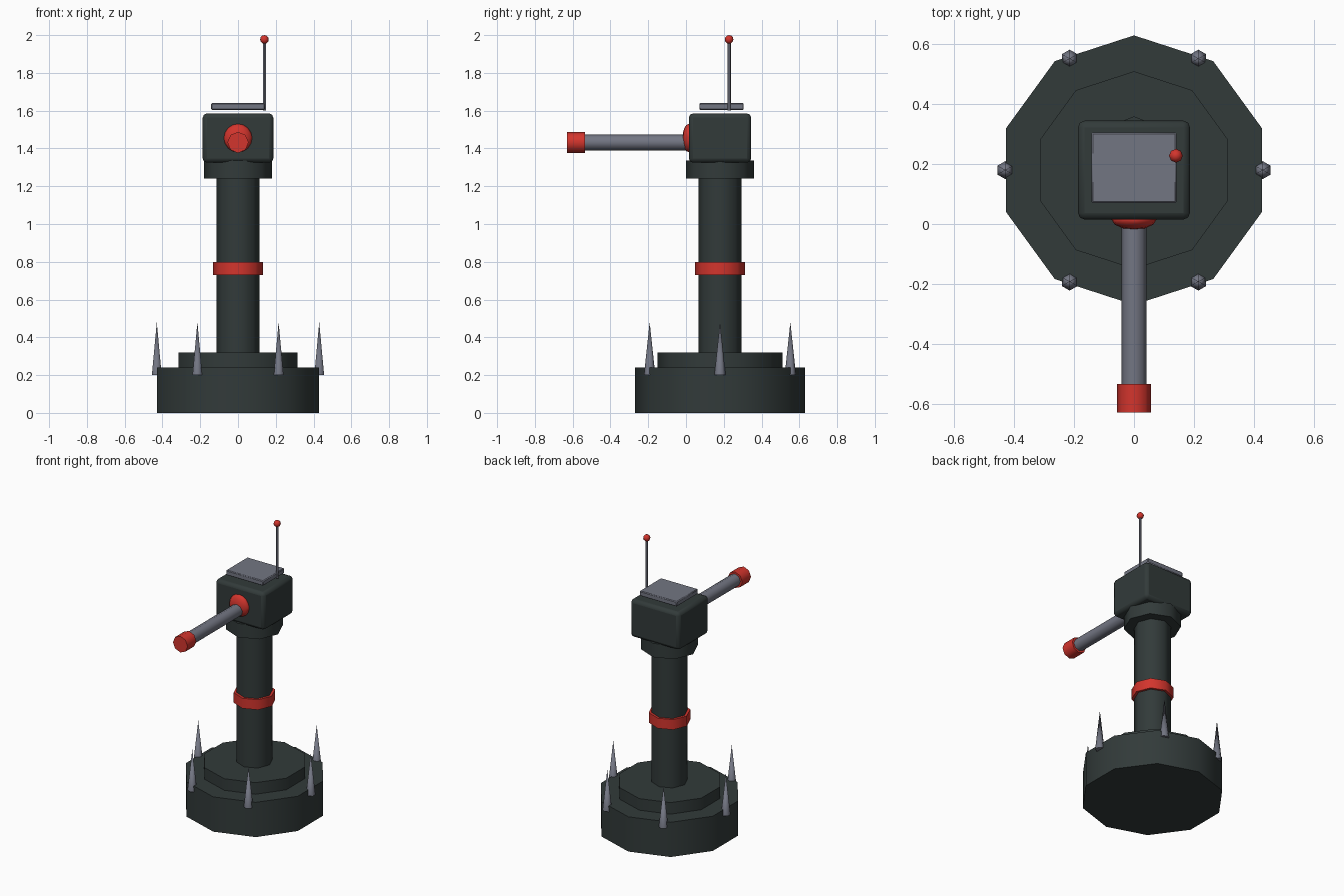
import bpy
import math

if "Cube" in bpy.data.objects:
    bpy.data.objects.remove(bpy.data.objects["Cube"])

CY = 0.18  # y of the tower axis


def material(name, rgb):
    m = bpy.data.materials.new(name)
    m.diffuse_color = (*rgb, 1)
    m.use_nodes = True
    m.node_tree.nodes["Principled BSDF"].inputs["Base Color"].default_value = m.diffuse_color
    return m


DARK = material("dark_green_grey", (0.032, 0.043, 0.042))
RED = material("red", (0.65, 0.035, 0.026))
STEEL = material("steel_grey", (0.17, 0.18, 0.225))


def finish(name, mat, angle=50):
    ob = bpy.context.object
    ob.name = name
    ob.data.materials.append(mat)
    bpy.ops.object.transform_apply(location=False, rotation=True, scale=True)
    bpy.ops.object.shade_smooth_by_angle(angle=math.radians(angle))
    return ob


def cylinder(name, mat, sides, r, z0, z1, x=0, y=CY, tip=None):
    bpy.ops.mesh.primitive_cone_add(
        vertices=sides, radius1=r, radius2=r if tip is None else tip,
        depth=z1 - z0, location=(x, y, (z0 + z1) / 2))
    return finish(name, mat, 65 if tip is not None else 50)


def rod_y(name, mat, sides, r, y0, y1, z):
    bpy.ops.mesh.primitive_cylinder_add(
        vertices=sides, radius=r, depth=y1 - y0,
        location=(0, (y0 + y1) / 2, z), rotation=(math.pi / 2, 0, 0))
    return finish(name, mat)


def box(name, mat, size, loc, bevel, segments):
    bpy.ops.mesh.primitive_cube_add(size=1, location=loc)
    bpy.context.object.scale = size
    ob = finish(name, mat, 40)
    mod = ob.modifiers.new("bevel", 'BEVEL')
    mod.width, mod.segments = bevel, segments
    return ob


def ball(name, mat, r, loc, seg, rings, squash=1):
    bpy.ops.mesh.primitive_uv_sphere_add(segments=seg, ring_count=rings, radius=r, location=loc)
    bpy.context.object.scale = (1, squash, 1)
    return finish(name, mat, 60)


# Stepped base, column and neck
cylinder("base", DARK, 10, 0.45, 0, 0.24)
cylinder("base_step", DARK, 10, 0.33, 0.24, 0.32)
cylinder("column", DARK, 8, 0.115, 0.32, 1.24)
cylinder("column_band", RED, 8, 0.132, 0.73, 0.80)
cylinder("neck", DARK, 8, 0.18, 1.24, 1.335)

# Ring of spikes
for i in range(6):
    a = i * math.pi / 3
    cylinder(f"spike_{i + 1}", STEEL, 6, 0.03, 0.2, 0.48,
             0.43 * math.cos(a), CY + 0.43 * math.sin(a), tip=0.0)

# Head and roof plate
box("head", DARK, (0.374, 0.33, 0.26), (0, CY, 1.455), 0.022, 2)
box("roof_plate", STEEL, (0.285, 0.235, 0.035), (0, 0.188, 1.622), 0.005, 1)

# Gun
ball("gun_mount", RED, 0.075, (0, 0.015, 1.455), 12, 8, 0.45)
rod_y("barrel", STEEL, 8, 0.042, -0.56, 0.03, 1.432)
rod_y("muzzle", RED, 8, 0.056, -0.63, -0.535, 1.432)

# Antenna
cylinder("antenna", STEEL, 6, 0.009, 1.60, 1.97, 0.14, 0.228)
ball("antenna_tip", RED, 0.023, (0.14, 0.228, 1.977), 8, 6)
